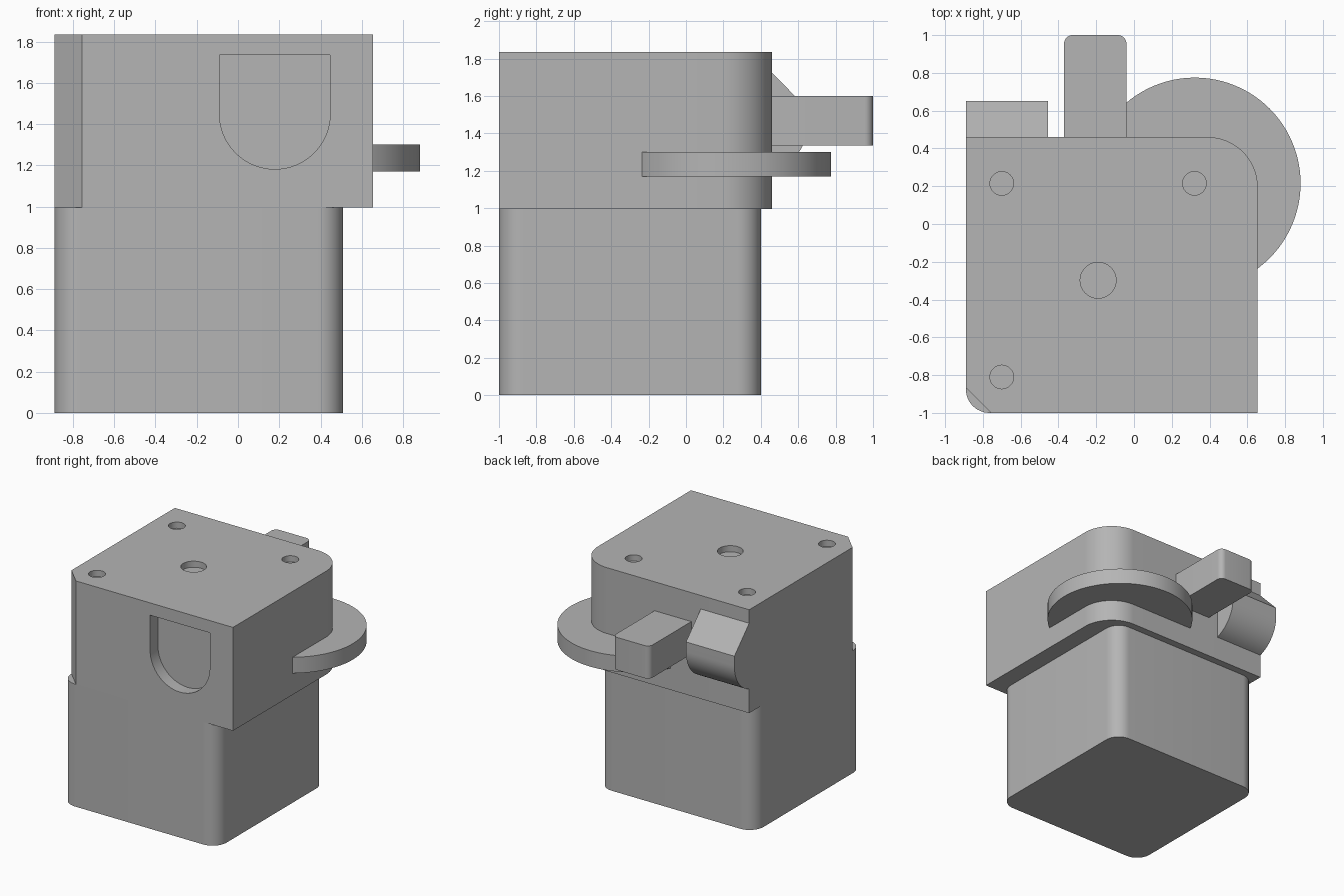
import bpy, bmesh, math
from mathutils import Matrix, Vector

if "Cube" in bpy.data.objects:
    bpy.data.objects.remove(bpy.data.objects["Cube"])

grey = bpy.data.materials.new("plain grey")
grey.diffuse_color = (0.46, 0.46, 0.46, 1)
grey.use_nodes = True
grey.node_tree.nodes["Principled BSDF"].inputs["Base Color"].default_value = grey.diffuse_color


def outline(corners, seg=12):
    """Counter-clockwise outline from (x, y, radius) corners, radius 0 = sharp."""
    pts = []
    for i, (x, y, r) in enumerate(corners):
        p = Vector((x, y))
        if r == 0:
            pts.append(p)
            continue
        a = (Vector(corners[i - 1][:2]) - p).normalized()
        b = (Vector(corners[(i + 1) % len(corners)][:2]) - p).normalized()
        c = p + (a + b) * r              # right-angled corners
        for k in range(seg + 1):
            t = k / seg * math.pi / 2
            pts.append(c - b * r * math.cos(t) - a * r * math.sin(t))
    return pts


def circle(cx, cy, r, n=64):
    return [Vector((cx + r * math.cos(2 * math.pi * k / n),
                    cy + r * math.sin(2 * math.pi * k / n))) for k in range(n)]


def prism(name, pts, lo, hi, axes="xyz"):
    """Extrude an outline from lo to hi; axes tells where (u, v, depth) go."""
    bm = bmesh.new()

    def place(p, d):
        co = [0, 0, 0]
        for axis, value in zip(axes, (p[0], p[1], d)):
            co["xyz".index(axis)] = value
        return bm.verts.new(co)

    low = [place(p, lo) for p in pts]
    high = [place(p, hi) for p in pts]
    bm.faces.new(low[::-1])
    bm.faces.new(high)
    for i in range(len(pts)):
        j = (i + 1) % len(pts)
        bm.faces.new((low[i], low[j], high[j], high[i]))
    bmesh.ops.recalc_face_normals(bm, faces=bm.faces)
    mesh = bpy.data.meshes.new(name)
    bm.to_mesh(mesh)
    bm.free()
    mesh.materials.append(grey)
    ob = bpy.data.objects.new(name, mesh)
    bpy.context.collection.objects.link(ob)
    return ob


def smooth(ob):
    bpy.ops.object.select_all(action='DESELECT')
    ob.select_set(True)
    bpy.context.view_layer.objects.active = ob
    bpy.ops.object.shade_smooth_by_angle(angle=math.radians(30))


def cut(ob, cutter):
    mod = ob.modifiers.new(cutter.name, 'BOOLEAN')
    mod.operation = 'DIFFERENCE'
    mod.solver = 'EXACT'
    mod.object = cutter
    bpy.context.view_layer.objects.active = ob
    bpy.ops.object.modifier_apply(modifier=mod.name)
    bpy.data.objects.remove(cutter)


TOP, SPLIT = 1.835, 0.995

# Motor body with four rounded corners
motor = prism("motor_body", outline([(-0.89, -1, 0.125), (0.51, -1, 0.125),
                                     (0.51, 0.4, 0.125), (-0.89, 0.4, 0.125)]), 0, SPLIT)

# Upper housing: one chamfered corner, one large rounded corner
housing = prism("housing", outline([(-0.757, -1, 0), (0.655, -1, 0), (0.655, 0.46, 0.265),
                                    (-0.89, 0.46, 0), (-0.89, -0.867, 0)], 20), SPLIT, TOP)

# Shallow screw holes and central shaft hole in the top
for x, y, r in ((-0.70, 0.215, 0.0625), (-0.70, -0.81, 0.0625),
                (0.32, 0.215, 0.0625), (-0.19, -0.298, 0.095)):
    cut(housing, prism("hole_cutter", circle(x, y, r, 40), TOP - 0.05, TOP + 0.1))

# Front recess: flat top, half-round bottom
arch = [Vector((0.447, 1.735)), Vector((-0.09, 1.735))]
for k in range(33):
    t = math.pi + k / 32 * math.pi
    arch.append(Vector((0.1785 + 0.2685 * math.cos(t), 1.45 + 0.2685 * math.sin(t))))
cut(housing, prism("recess_cutter", arch, -1.1, -0.90, "xzy"))

# Thumb wheel emerging from the rounded corner
wheel = prism("thumb_wheel", circle(0.322, 0.215, 0.56, 96), 1.17, 1.30)

# Lever at the back with rounded end corners
lever = prism("lever", outline([(-0.37, 0.46, 0), (-0.04, 0.46, 0),
                                (-0.04, 1, 0.045), (-0.37, 1, 0.045)], 8), 1.335, 1.60)

# Back bulge: sloped top, flat back, round underside
a0 = -math.acos(0.08 / 0.27)
profile = [Vector((0.38 + 0.27 * math.cos(a0 * (1 - k / 16)),
                   1.45 + 0.27 * math.sin(a0 * (1 - k / 16)))) for k in range(17)]
profile += [Vector((0.65, 1.53)), Vector((0.46, 1.725))]
bulge = prism("back_bulge", profile, -0.89, -0.455, "yzx")

for ob in (motor, housing, wheel, lever, bulge):
    smooth(ob)
